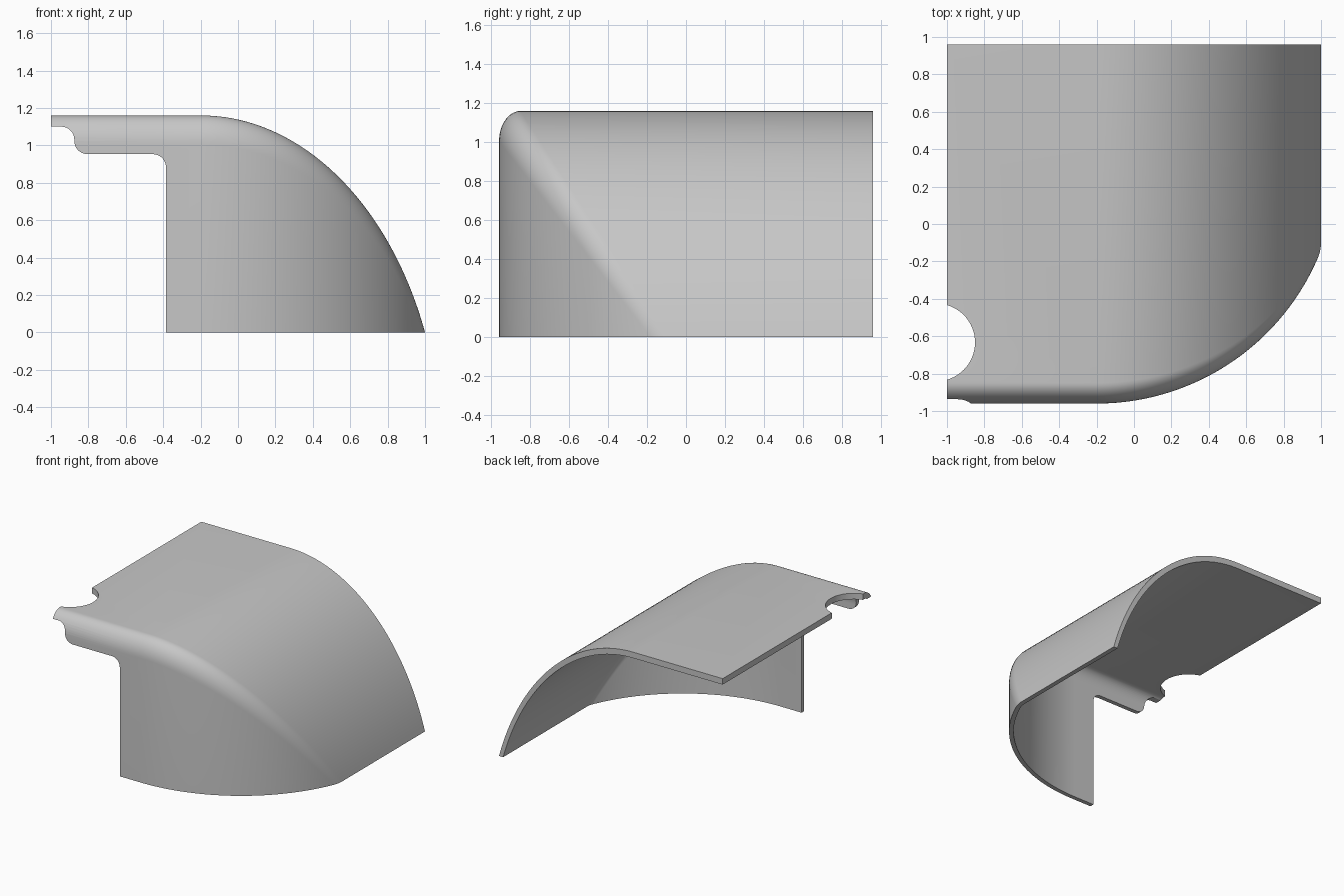
import bpy, bmesh, math
from mathutils import Vector

cube = bpy.data.objects.get("Cube")
if cube:
    bpy.data.objects.remove(cube)

FRONT, BACK = -0.96, 0.96
HEIGHT, DROP = 1.16, 0.82           # panel height, and wall curve depth
STRETCH = HEIGHT / DROP             # roof curve is the wall curve made taller
CURVE_X, CURVE_R = -0.20, 1.288     # start and radius of the curve
FILLET, THICK = 0.11, 0.034
ARC_STEPS, CURVE_STEPS = 12, 48

grey = bpy.data.materials.new("plain grey")
grey.use_nodes = True
grey.diffuse_color = (0.57, 0.57, 0.57, 1)
grey.node_tree.nodes["Principled BSDF"].inputs["Base Color"].default_value = (0.57, 0.57, 0.57, 1)


def make_object(name, bm):
    bmesh.ops.recalc_face_normals(bm, faces=bm.faces)
    mesh = bpy.data.meshes.new(name)
    bm.to_mesh(mesh)
    bm.free()
    mesh.materials.append(grey)
    ob = bpy.data.objects.new(name, mesh)
    bpy.context.collection.objects.link(ob)
    return ob


def station(x, angle):
    """Fillet centre with the roof and wall normals there."""
    s, c = math.sin(angle), math.cos(angle)
    inset = CURVE_R - (CURVE_R - FILLET) * c
    return Vector((x, FRONT + inset, DROP - inset)), Vector((s, 0, c)), Vector((s, -c, 0))


def arc_dir(a, b, t):
    w = a.angle(b)
    return (a * math.sin((1 - t) * w) + b * math.sin(t * w)) / math.sin(w)


def skin(centre, roof_n, wall_n, radius):
    """One line over the roof, round the fillet and down the wall."""
    pts = [centre + radius * arc_dir(roof_n, wall_n, i / ARC_STEPS)
           for i in range(ARC_STEPS + 1)]
    for p in pts:
        p.z *= STRETCH
    back = Vector((pts[0].x, BACK, pts[0].z))
    foot = Vector((pts[-1].x, pts[-1].y, -0.5))
    return [back] + pts + [foot]


# Curved panel: closed sections lofted along the fillet
stations = [station(-1, 0)]
for i in range(CURVE_STEPS + 1):
    a = math.radians(75) * i / CURVE_STEPS
    stations.append(station(CURVE_X + (CURVE_R - FILLET) * math.sin(a), a))
bm = bmesh.new()
loops = []
for st in stations:
    ring = skin(*st, FILLET) + skin(*st, FILLET - THICK)[::-1]
    loops.append([bm.verts.new(p) for p in ring])
for a, b in zip(loops, loops[1:]):
    for i in range(len(a)):
        j = (i + 1) % len(a)
        bm.faces.new((a[i], a[j], b[j], b[i]))
bm.faces.new(loops[0])
bm.faces.new(loops[-1])
panel = make_object("curved_panel", bm)


def prism(name, points, offset):
    """Extrude an outline into a cutter."""
    bm = bmesh.new()
    face = bm.faces.new([bm.verts.new(p) for p in points])
    ext = bmesh.ops.extrude_face_region(bm, geom=[face])
    bmesh.ops.translate(bm, vec=offset, verts=[
        v for v in ext["geom"] if isinstance(v, bmesh.types.BMVert)])
    return make_object(name, bm)


def corner(x, z, r, start, end, n=8):
    return [(x + r * math.cos(math.radians(start + (end - start) * i / n)),
             z + r * math.sin(math.radians(start + (end - start) * i / n)))
            for i in range(n + 1)]


# Stepped opening with rounded corners in the front wall
outline = [(-1.2, -0.6), (-1.2, 1.10)]
outline += corner(-0.945, 1.03, 0.07, 90, 0)
outline += corner(-0.805, 1.023, 0.07, 180, 270)
outline += corner(-0.455, 0.883, 0.07, 90, 0)
outline += [(-0.385, -0.6)]
opening = prism("opening_cutter", [(x, -1.2, z) for x, z in outline], (0, 0.6, 0))

# Round notch in the roof edge
circle = corner(-1.058, -0.633, 0.208, 0, 360, 64)[:-1]
notch = prism("notch_cutter", [(x, y, 1.05) for x, y in circle], (0, 0, 0.3))

# Flat base trim
base = prism("base_cutter", [(-2, -2, -1), (2, -2, -1), (2, 2, -1), (-2, 2, -1)], (0, 0, 1))

bpy.ops.object.select_all(action="DESELECT")
panel.select_set(True)
bpy.context.view_layer.objects.active = panel
for cutter in (base, opening, notch):
    cutter.hide_render = True
    mod = panel.modifiers.new("cut", "BOOLEAN")
    mod.operation = "DIFFERENCE"
    mod.solver = "EXACT"
    mod.object = cutter
    bpy.ops.object.modifier_apply(modifier=mod.name)
    bpy.data.objects.remove(cutter)

bpy.ops.object.shade_smooth_by_angle(angle=math.radians(30))
